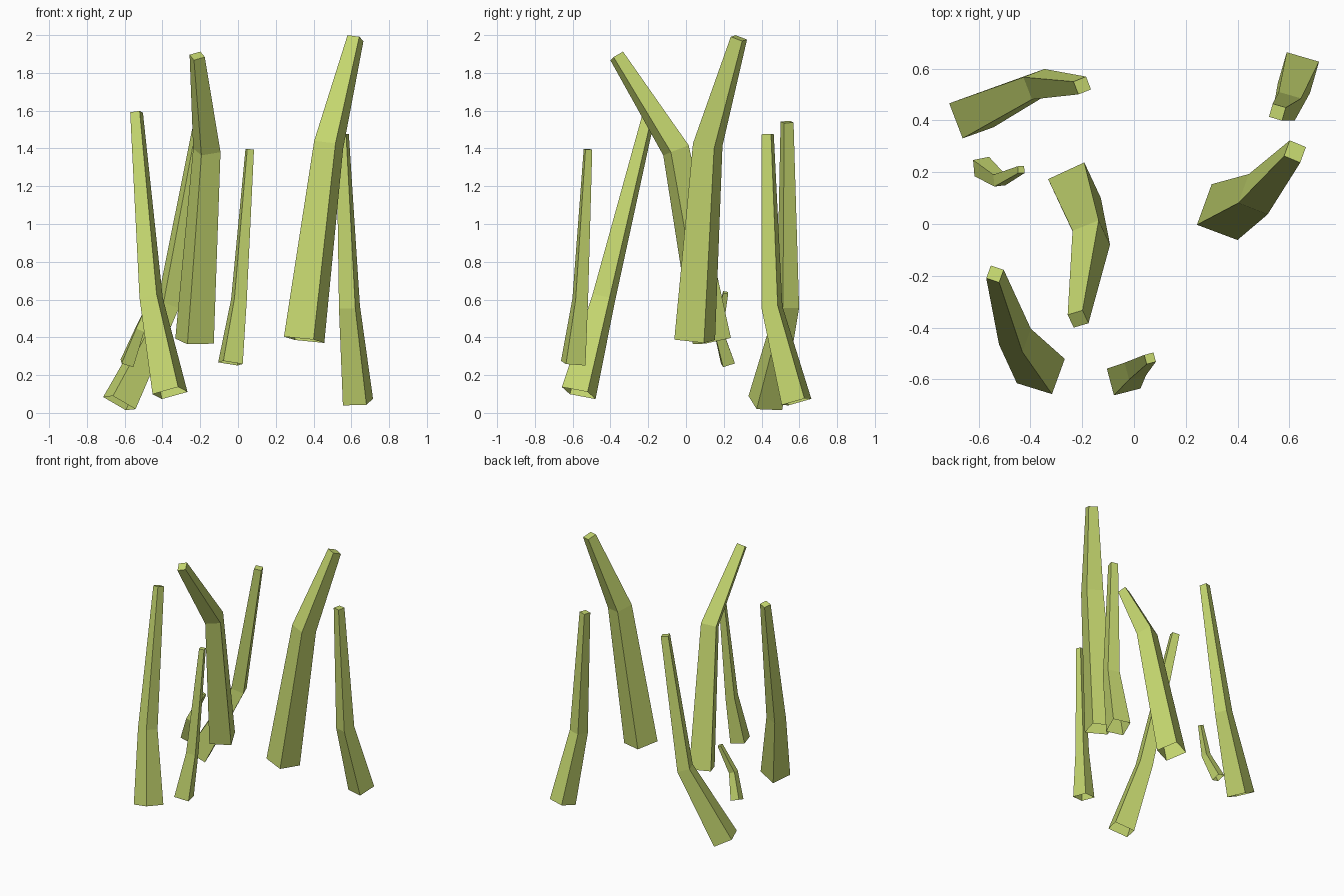
import bpy, bmesh, math
from mathutils import Vector

if "Cube" in bpy.data.objects:
    bpy.data.objects.remove(bpy.data.objects["Cube"])

green = bpy.data.materials.new("yellow_green")
green.diffuse_color = (0.56, 0.68, 0.16, 1)
green.use_nodes = True
green.node_tree.nodes["Principled BSDF"].inputs["Base Color"].default_value = green.diffuse_color


def stalk(name, yaw, sizes, path):
    """Bent, tapering square stalk: open at the foot, capped at the tip."""
    pts = [Vector(p) for p in path]
    d0 = (pts[1] - pts[0]).normalized()
    d1 = (pts[2] - pts[1]).normalized()
    tangents = [d0, (d0 + d1).normalized(), d1]
    flat = Vector((math.cos(math.radians(yaw)), math.sin(math.radians(yaw)), 0))
    bm = bmesh.new()
    rings = []
    for p, t, s in zip(pts, tangents, sizes):
        u = (flat - t * flat.dot(t)).normalized()
        v = t.cross(u)
        rings.append([bm.verts.new(p + (u * a + v * b) * s / 2)
                      for a, b in ((-1, -1), (1, -1), (1, 1), (-1, 1))])
    for lo, hi in zip(rings, rings[1:]):
        for i in range(4):
            j = (i + 1) % 4
            bm.faces.new((lo[i], lo[j], hi[j], hi[i]))
    bm.faces.new(rings[-1])
    mesh = bpy.data.meshes.new(name)
    bm.to_mesh(mesh)
    bm.free()
    mesh.materials.append(green)
    bpy.context.collection.objects.link(bpy.data.objects.new(name, mesh))


# name, yaw, widths at foot / bend / tip, path through foot, bend, tip
STALKS = [
    ("stalk_back_left", 21, (.145, .092, .053),
     ((-.628, .42, .052), (-.37, .54, .57), (-.20, .535, 1.54))),
    ("stalk_small_left", 5, (.066, .046, .027),
     ((-.588, .222, .262), (-.52, .17, .44), (-.436, .21, .637))),
    ("stalk_front_left", -20, (.147, .097, .053),
     ((-.36, -.568, .105), (-.46, -.435, .61), (-.537, -.193, 1.59))),
    ("stalk_centre", 25, (.154, .11, .062),
     ((-.23, .137, .38), (-.165, -.053, 1.39), (-.216, -.367, 1.89))),
    ("stalk_right", -20, (.168, .122, .068),
     ((.35, .046, .387), (.48, .115, 1.42), (.622, .28, 1.984))),
    ("stalk_back_right", -16, (.13, .09, .053),
     ((.635, .585, .058), (.59, .455, .56), (.554, .432, 1.475))),
    ("stalk_front", 15, (.107, .068, .037),
     ((-.04, -.597, .263), (.005, -.56, .6), (.062, -.519, 1.395))),
]
for args in STALKS:
    stalk(*args)
